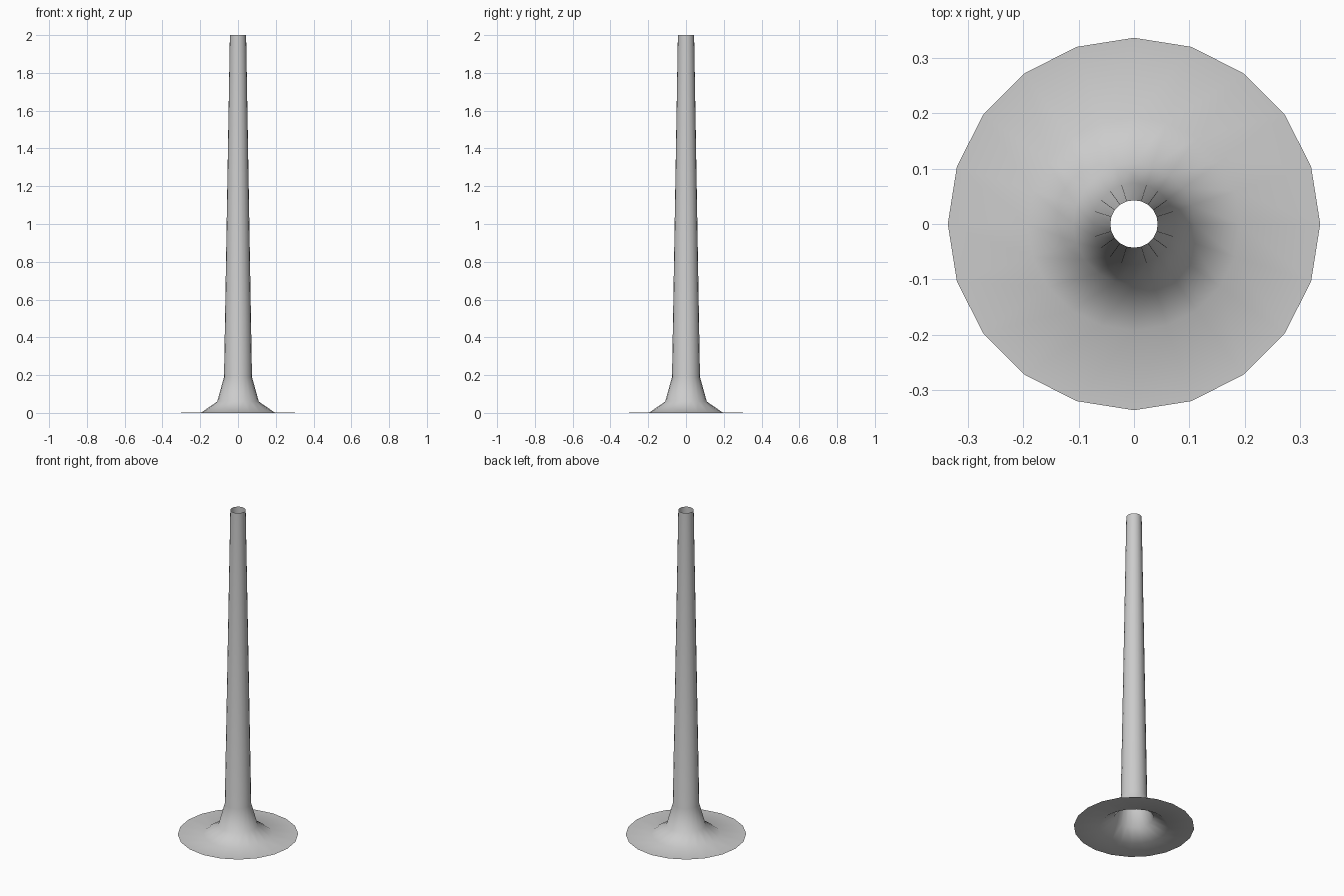
import bpy, bmesh
from math import cos, sin, tau

if "Cube" in bpy.data.objects:
    bpy.data.objects.remove(bpy.data.objects["Cube"])

SIDES = 20
# (radius, height) from the flat flange rim, up the flare, to the open tip
PROFILE = [(0.337, 0.0), (0.193, 0.003), (0.11, 0.06), (0.074, 0.19), (0.043, 2.0)]


def revolve(name, profile, sides):
    bm = bmesh.new()
    rings = [[bm.verts.new((r * cos(tau * i / sides), r * sin(tau * i / sides), z))
              for i in range(sides)] for r, z in profile]
    for low, high in zip(rings, rings[1:]):
        for i in range(sides):
            j = (i + 1) % sides
            face = bm.faces.new((low[i], low[j], high[j], high[i]))
            face.smooth = True
    mesh = bpy.data.meshes.new(name)
    bm.to_mesh(mesh)
    bm.free()
    obj = bpy.data.objects.new(name, mesh)
    bpy.context.collection.objects.link(obj)
    return obj


# Hollow tapered pole with flared base, open at both ends
revolve("flared_pole", PROFILE, SIDES)
